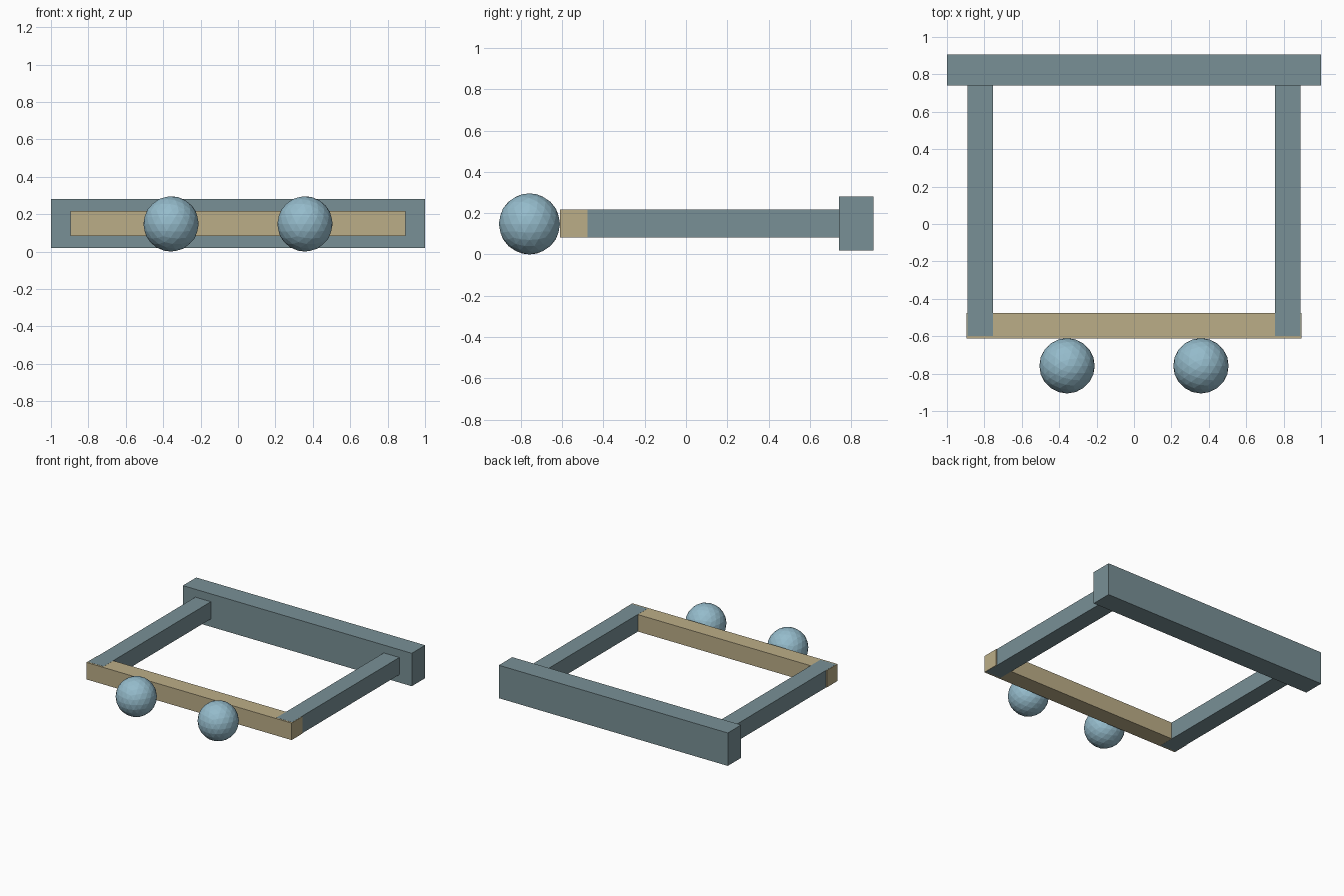
import bpy

if "Cube" in bpy.data.objects:
    bpy.data.objects.remove(bpy.data.objects["Cube"])


def material(name, rgb):
    mat = bpy.data.materials.new(name)
    mat.diffuse_color = (*rgb, 1.0)
    mat.use_nodes = True
    mat.node_tree.nodes["Principled BSDF"].inputs["Base Color"].default_value = mat.diffuse_color
    return mat


slate = material("slate grey", (0.19, 0.28, 0.305))
tan = material("tan", (0.50, 0.42, 0.245))
sky = material("pale blue", (0.30, 0.50, 0.60))


def box(name, lo, hi, mat):
    """Box spanning two opposite corners."""
    bpy.ops.mesh.primitive_cube_add(
        size=1, location=[(a + b) / 2 for a, b in zip(lo, hi)])
    ob = bpy.context.object
    ob.name = name
    ob.scale = [b - a for a, b in zip(lo, hi)]
    bpy.ops.object.transform_apply(location=False, rotation=False, scale=True)
    ob.data.materials.append(mat)
    return ob


# Tall beam across the back
box("back_beam", (-1, 0.74, 0.02), (1, 0.907, 0.28), slate)

# Thinner bar across the front
box("front_bar", (-0.896, -0.611, 0.083), (0.896, -0.477, 0.217), tan)

for side, s in (("left", -1), ("right", 1)):
    # Side rail, let into the front bar and standing a hair proud of it
    x0, x1 = sorted((s * 0.755, s * 0.891))
    box(side + "_rail", (x0, -0.598, 0.0822), (x1, 0.75, 0.2178), slate)

    # Faceted ball touching the front bar
    bpy.ops.mesh.primitive_ico_sphere_add(
        subdivisions=3, radius=0.148, location=(s * 0.358, -0.758, 0.148))
    ball = bpy.context.object
    ball.name = side + "_ball"
    ball.data.materials.append(sky)
